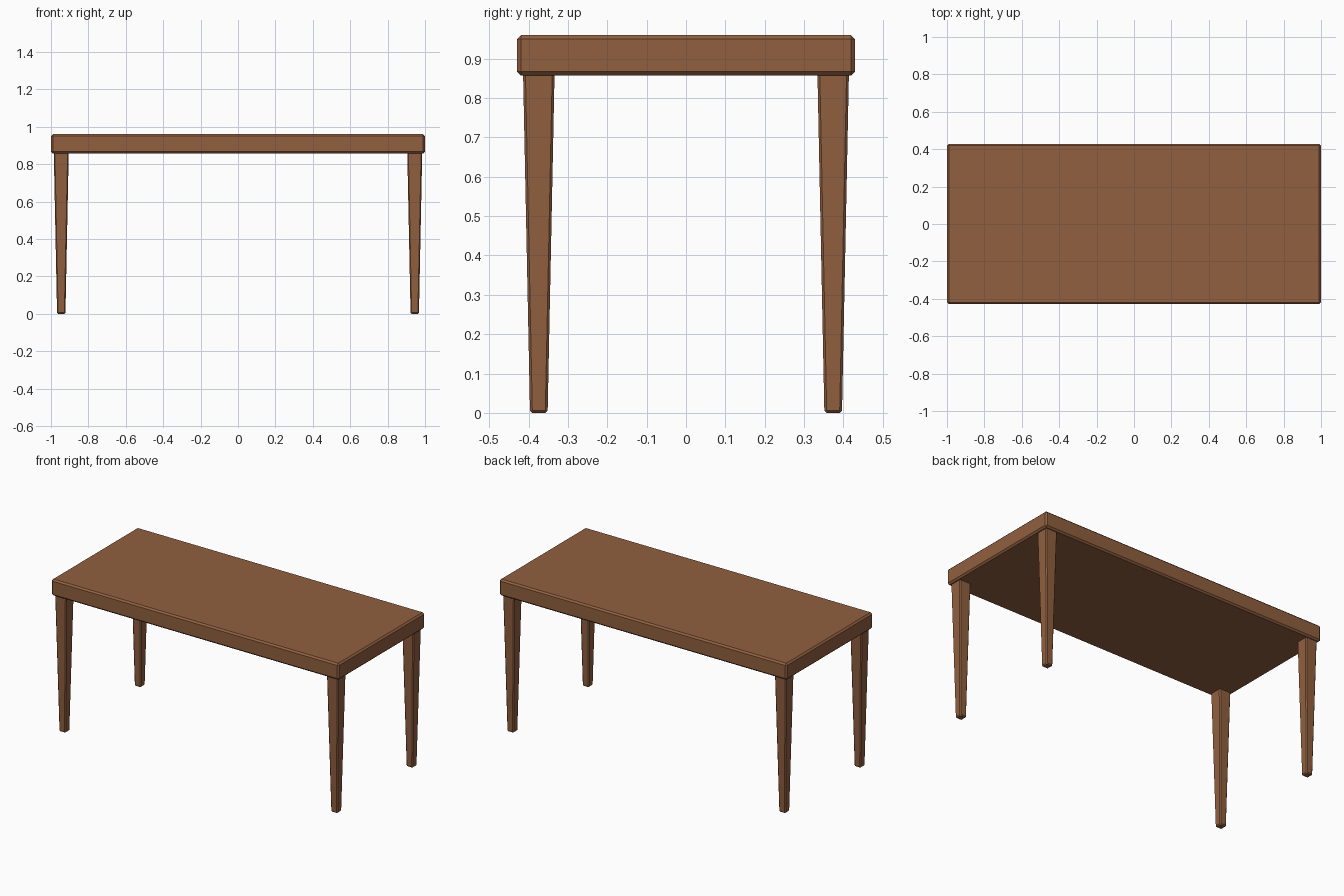
import bpy, bmesh

if "Cube" in bpy.data.objects:
    bpy.data.objects.remove(bpy.data.objects["Cube"])

wood = bpy.data.materials.new("brown_wood")
wood.diffuse_color = (0.28, 0.115, 0.05, 1)
wood.use_nodes = True
wood.node_tree.nodes["Principled BSDF"].inputs["Base Color"].default_value = wood.diffuse_color


def chamfered_block(name, center, size, bottom_scale, chamfer):
    """Box with optional taper towards its foot and flat chamfered edges."""
    bm = bmesh.new()
    bmesh.ops.create_cube(bm, size=1)
    for v in bm.verts:
        s = bottom_scale if v.co.z < 0 else 1
        v.co.x *= size[0] * s
        v.co.y *= size[1] * s
        v.co.z *= size[2]
    bmesh.ops.bevel(bm, geom=bm.edges[:], offset=chamfer, segments=1,
                    profile=0.5, affect='EDGES')
    mesh = bpy.data.meshes.new(name)
    bm.to_mesh(mesh)
    bm.free()
    mesh.materials.append(wood)
    obj = bpy.data.objects.new(name, mesh)
    obj.location = center
    bpy.context.collection.objects.link(obj)
    return obj


# Thick table top
TOP_Z, UNDER_Z = 0.96, 0.857
chamfered_block("table_top", (0, 0, (TOP_Z + UNDER_Z) / 2),
                (2.0, 0.858, TOP_Z - UNDER_Z), 1, 0.01)

# Four tapered legs, tucked slightly into the underside
LEG_H = 0.863
for y, depth in ((-0.374, "front"), (0.374, "back")):
    for x, side in ((-0.945, "left"), (0.945, "right")):
        chamfered_block(f"{depth}_{side}_leg", (x, y, LEG_H / 2),
                        (0.08, 0.08, LEG_H), 0.56, 0.006)
